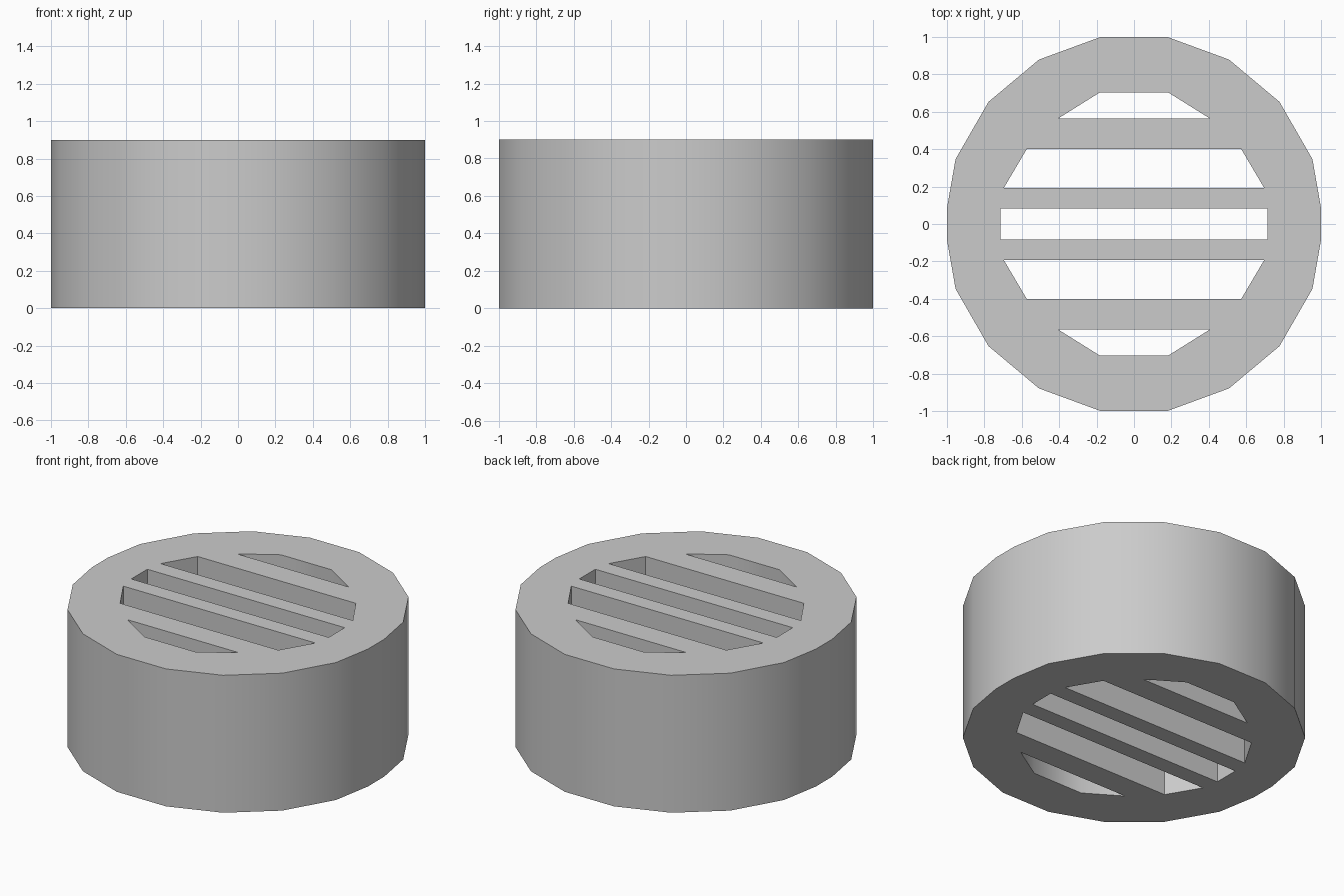
import bpy
import bmesh
import math

if "Cube" in bpy.data.objects:
    bpy.data.objects.remove(bpy.data.objects["Cube"])

HEIGHT = 0.9

# Rows of the plate from back to middle: outer x, outer y, inner x, inner y
half = [
    (0.178, 1.000, 0.182, 0.704),
    (0.508, 0.879, 0.404, 0.565),
    (0.778, 0.653, 0.573, 0.401),
    (0.954, 0.347, 0.696, 0.193),
    (1.000, 0.085, 0.715, 0.083),
]
rows = half + [(xo, -yo, xi, -yi) for xo, yo, xi, yi in reversed(half)]

bm = bmesh.new()
grid = []
for xo, yo, xi, yi in rows:
    grid.append([bm.verts.new((x, y, 0)) for x, y in
                 ((-xo, yo), (-xi, yi), (xi, yi), (xo, yo))])

# Ring: end pieces at back and front, then the two sides
for r in (grid[0], grid[-1]):
    bm.faces.new(r)
for i, (a, b) in enumerate(zip(grid, grid[1:])):
    bm.faces.new((a[0], a[1], b[1], b[0]))
    bm.faces.new((a[2], a[3], b[3], b[2]))
    # Cross bars fill every second gap, leaving five slots
    if i % 2 == 1:
        bm.faces.new((a[1], a[2], b[2], b[1]))

# Extrude the flat plate to full height
base = bm.faces[:]
top = bmesh.ops.extrude_face_region(bm, geom=base, use_keep_orig=True)["geom"]
bmesh.ops.translate(bm, vec=(0, 0, HEIGHT),
                    verts=[v for v in top if isinstance(v, bmesh.types.BMVert)])
bmesh.ops.recalc_face_normals(bm, faces=bm.faces[:])

mesh = bpy.data.meshes.new("slotted_drum")
bm.to_mesh(mesh)
bm.free()
drum = bpy.data.objects.new("slotted_drum", mesh)
bpy.context.collection.objects.link(drum)

# Smooth round wall with crisp rims and slots
bpy.context.view_layer.objects.active = drum
drum.select_set(True)
bpy.ops.object.shade_smooth_by_angle(angle=math.radians(35))
